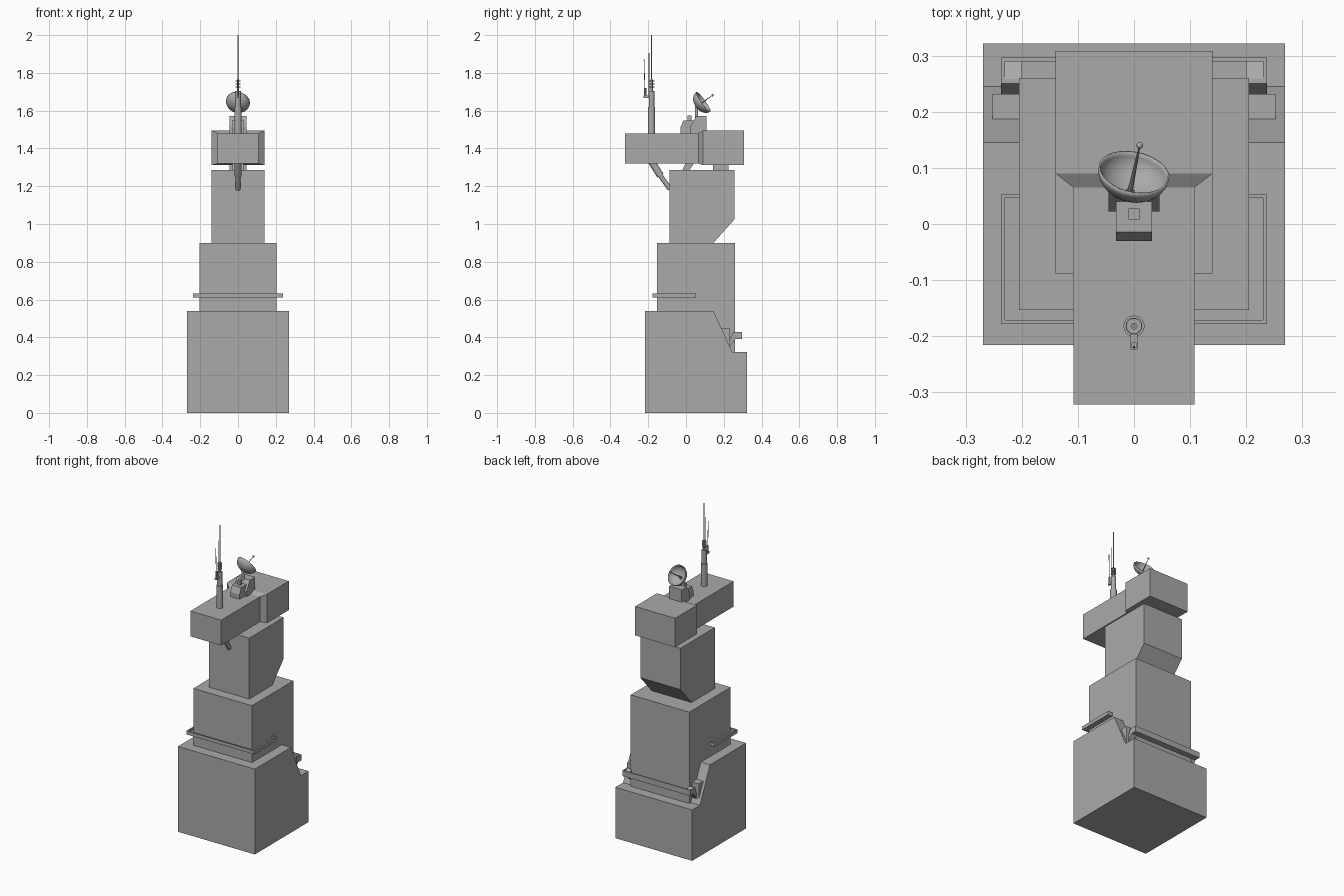
import bpy, bmesh, math
from mathutils import Vector

if "Cube" in bpy.data.objects:
    bpy.data.objects.remove(bpy.data.objects["Cube"])

grey = bpy.data.materials.new("plain grey")
grey.diffuse_color = (0.4, 0.4, 0.4, 1)
grey.use_nodes = True
grey.node_tree.nodes["Principled BSDF"].inputs["Base Color"].default_value = grey.diffuse_color


def finish(name, bm, smooth=False):
    bmesh.ops.recalc_face_normals(bm, faces=bm.faces)
    me = bpy.data.meshes.new(name)
    bm.to_mesh(me)
    bm.free()
    me.materials.append(grey)
    ob = bpy.data.objects.new(name, me)
    bpy.context.collection.objects.link(ob)
    if smooth:
        bpy.ops.object.select_all(action='DESELECT')
        ob.select_set(True)
        bpy.context.view_layer.objects.active = ob
        bpy.ops.object.shade_smooth_by_angle(angle=math.radians(35))
    return ob


def side_profile(name, pts, x0, x1):
    """Extrude a (y, z) outline from x0 to x1."""
    bm = bmesh.new()
    face = bm.faces.new([bm.verts.new((x0, y, z)) for y, z in pts])
    ext = bmesh.ops.extrude_face_region(bm, geom=[face])
    verts = [v for v in ext['geom'] if isinstance(v, bmesh.types.BMVert)]
    bmesh.ops.translate(bm, verts=verts, vec=(x1 - x0, 0, 0))
    return finish(name, bm)


def box(name, x0, x1, y0, y1, z0, z1):
    return side_profile(name, [(y0, z0), (y1, z0), (y1, z1), (y0, z1)], x0, x1)


def rod(name, a, b, r1, r2=None, sides=16):
    """Round bar between two points, optionally tapered."""
    a, b = Vector(a), Vector(b)
    bm = bmesh.new()
    bmesh.ops.create_cone(bm, cap_ends=True, segments=sides, radius1=r1,
                          radius2=r1 if r2 is None else r2, depth=(b - a).length)
    ob = finish(name, bm, True)
    ob.rotation_mode = 'QUATERNION'
    ob.rotation_quaternion = (b - a).to_track_quat('Z', 'Y')
    ob.location = (a + b) / 2
    return ob


# Stacked tower blocks
side_profile("base_block", [(-.216, 0), (.322, 0), (.322, .322), (.245, .322),
                            (.145, .54), (-.216, .54)], -.269, .269)
box("middle_block", -.205, .205, -.153, .26, .3, .9)
side_profile("upper_block", [(-.088, .9), (.145, .9), (.257, 1.025),
                             (.257, 1.285), (-.088, 1.285)], -.14, .14)

# Front balcony: floor and parapet wrapping three sides
W, T = .237, .007
box("front_balcony_floor", -W, W, -.178, -.15, .61, .618)
box("front_balcony_rail", -W, W, -.178, -.178 + T, .61, .632)
for s, side in ((-1, "left"), (1, "right")):
    lo, hi = sorted((s * .2, s * W))
    box(side + "_balcony_floor", lo, hi, -.178, .053, .61, .618)
    box(side + "_balcony_rail", *sorted((s * (W - T), s * W)), -.178, .053, .61, .632)
    box(side + "_balcony_end", lo, hi, .053 - T, .053, .61, .632)
    # Sloped arms and boxes carrying the rear balcony
    side_profile(side + "_rear_arm", [(.225, .365), (.232, .35), (.262, .392), (.297, .392),
                                      (.297, .402), (.258, .428), (.25, .428)], lo, hi)
    box(side + "_rear_rail", *sorted((s * (W - T), s * W)), .255, .297, .392, .428)
    box(side + "_rear_box", *sorted((s * .2, s * .252)), .185, .232, .35, .448)

# Rear balcony
box("rear_balcony_floor", -W, W, .255, .297, .392, .404)
box("rear_balcony_rail", -W, W, .297 - T, .297, .392, .428)

# Overhanging head with flared rear
box("head_front", -.108, .108, -.322, .07, 1.32, 1.48)
bm = bmesh.new()
rings = []
for y, x, z0, z1 in ((.065, .108, 1.32, 1.48), (.09, .14, 1.312, 1.495), (.308, .14, 1.312, 1.495)):
    rings.append([bm.verts.new(p) for p in ((-x, y, z0), (x, y, z0), (x, y, z1), (-x, y, z1))])
for a, b in zip(rings, rings[1:]):
    for i in range(4):
        j = (i + 1) % 4
        bm.faces.new((a[i], a[j], b[j], b[i]))
bm.faces.new(rings[0])
bm.faces.new(rings[-1])
finish("head_rear", bm)

# Head supports
box("rear_support", -.045, .045, .142, .226, 1.28, 1.32)
side_profile("middle_support", [(-.022, 1.28), (.015, 1.28), (.045, 1.325), (.0, 1.325)], -.03, .03)
rod("strut_sleeve", (0, -.185, 1.335), (0, -.135, 1.255), .019)
rod("strut_rod", (0, -.14, 1.262), (0, -.085, 1.185), .013)

# Equipment housing on the head
side_profile("equipment_housing", [(-.03, 1.475), (.04, 1.475), (.04, 1.547),
                                   (-.014, 1.547), (-.03, 1.51)], -.032, .032)
side_profile("dish_housing", [(.022, 1.475), (.108, 1.475), (.108, 1.572),
                              (.055, 1.572), (.022, 1.515)], -.045, .045)
box("housing_cap", -.01, .01, .008, .028, 1.54, 1.575)

# Satellite dish: curved bowl given thickness, turned and tilted upward
yaw, pitch = math.radians(12), math.radians(35)
axis = Vector((math.sin(yaw) * math.cos(pitch), math.cos(yaw) * math.cos(pitch), math.sin(pitch)))
rim = Vector((0, .092, 1.647))
R, D, N = .064, .048, 32
bm = bmesh.new()
arc = [bm.verts.new((R * math.sin(t * math.pi / 16), 0, -D * math.cos(t * math.pi / 16)))
       for t in range(9)]
edges = [bm.edges.new(p) for p in zip(arc, arc[1:])]
bmesh.ops.spin(bm, geom=arc + edges, cent=(0, 0, 0), axis=(0, 0, 1),
               angle=math.tau, steps=N, use_duplicate=False)
bmesh.ops.remove_doubles(bm, verts=bm.verts, dist=.0002)
dish = finish("dish_bowl", bm, True)
dish.rotation_mode = 'QUATERNION'
dish.rotation_quaternion = axis.to_track_quat('Z', 'Y')
dish.location = rim
shell = dish.modifiers.new("thickness", 'SOLIDIFY')
shell.thickness = .003
rod("dish_feed", rim - axis * D, rim + axis * .058, .005, .0015, 8)
bm = bmesh.new()
bmesh.ops.create_uvsphere(bm, u_segments=12, v_segments=8, radius=.006)
finish("feed_tip", bm, True).location = rim + axis * .06
rod("dish_stem", (0, .055, 1.56), rim - axis * .045, .008)

# Antenna mast with rings and side whips
Y = -.182
rod("mast_lower", (0, Y, 1.475), (0, Y, 1.62), .019)
rod("mast_upper", (0, Y, 1.62), (0, Y, 1.705), .015)
rod("mast_neck", (0, Y, 1.70), (0, Y, 1.765), .006)
rod("mast_whip", (0, Y, 1.76), (0, Y, 2.0), .003, sides=8)
for i in range(3):
    z = 1.722 + i * .016
    rod(f"mast_ring_{i + 1}", (0, Y, z), (0, Y, z + .006), .014)
box("whip_arm", -.006, .006, -.224, Y, 1.668, 1.68)
rod("side_whip_base", (0, -.216, 1.668), (0, -.216, 1.72), .006, sides=8)
rod("side_whip", (0, -.218, 1.715), (0, -.222, 1.87), .0018, sides=6)
rod("second_whip", (0, -.196, 1.68), (0, -.196, 1.905), .0018, sides=6)
